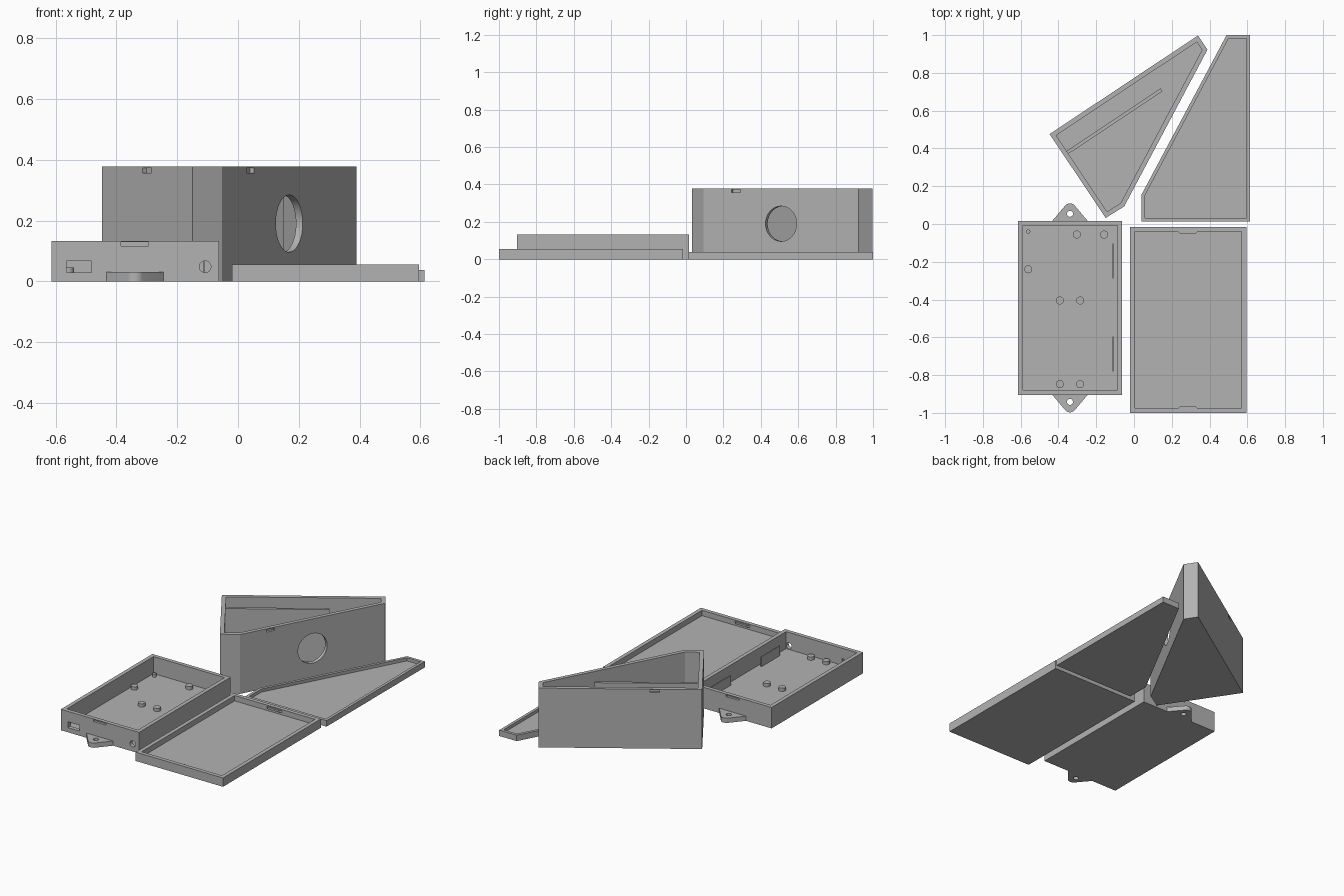
import bpy, bmesh, math
from mathutils import Vector, Matrix

if "Cube" in bpy.data.objects:
    bpy.data.objects.remove(bpy.data.objects["Cube"])

grey = bpy.data.materials.new("light grey plastic")
grey.diffuse_color = (0.45, 0.45, 0.45, 1)
grey.use_nodes = True
grey.node_tree.nodes["Principled BSDF"].inputs["Base Color"].default_value = grey.diffuse_color


def finish(name, bm):
    bmesh.ops.recalc_face_normals(bm, faces=bm.faces)
    me = bpy.data.meshes.new(name)
    bm.to_mesh(me)
    bm.free()
    me.materials.append(grey)
    ob = bpy.data.objects.new(name, me)
    bpy.context.collection.objects.link(ob)
    return ob


def inset(pts, d):
    """Move every edge of a counter-clockwise outline inwards by d."""
    out = []
    for i, p in enumerate(pts):
        a = (p - pts[i - 1]).normalized()
        b = (pts[(i + 1) % len(pts)] - p).normalized()
        na, nb = Vector((-a.y, a.x)), Vector((-b.y, b.x))
        out.append(p + (na + nb) * d / (1 + na.dot(nb)))
    return out


def tray(name, outline, wall, floor, height):
    """Open box: outer shell, flat rim, inner walls and floor."""
    pts = [Vector(p) for p in outline]
    inner = inset(pts, wall)
    bm = bmesh.new()
    rings = [[bm.verts.new((p.x, p.y, z)) for p in ring]
             for ring, z in ((pts, 0), (pts, height), (inner, height), (inner, floor))]
    n = len(pts)
    for lo, hi in zip(rings, rings[1:]):
        for i in range(n):
            j = (i + 1) % n
            bm.faces.new((lo[i], lo[j], hi[j], hi[i]))
    bm.faces.new(rings[0][::-1])
    bm.faces.new(rings[-1])
    return finish(name, bm)


def prism(name, outline, z0, z1):
    bm = bmesh.new()
    face = bm.faces.new([bm.verts.new((x, y, z0)) for x, y in outline])
    ext = bmesh.ops.extrude_face_region(bm, geom=[face])["geom"]
    for v in ext:
        if isinstance(v, bmesh.types.BMVert):
            v.co.z = z1
    return finish(name, bm)


def block(name, centre, size, angle=0):
    bm = bmesh.new()
    bmesh.ops.create_cube(bm, size=1, matrix=Matrix.Translation(centre)
                          @ Matrix.Rotation(angle, 4, 'Z') @ Matrix.Diagonal((*size, 1)))
    return finish(name, bm)


def cylinder(name, centre, radius, depth, axis=(0, 0, 1), sides=32):
    bm = bmesh.new()
    turn = Vector((0, 0, 1)).rotation_difference(Vector(axis)).to_matrix().to_4x4()
    bmesh.ops.create_cone(bm, cap_ends=True, segments=sides, radius1=radius, radius2=radius,
                          depth=depth, matrix=Matrix.Translation(centre) @ turn)
    return finish(name, bm)


def cut(ob, cutter):
    mod = ob.modifiers.new("cut", 'BOOLEAN')
    mod.operation, mod.solver, mod.object = 'DIFFERENCE', 'EXACT', cutter
    bpy.context.view_layer.objects.active = ob
    bpy.ops.object.modifier_apply(modifier=mod.name)
    bpy.data.objects.remove(cutter)


def rect(x0, y0, x1, y1):
    return [(x0, y0), (x1, y0), (x1, y1), (x0, y1)]


# Electronics base with latch slots, a port window and a cable hole
MX = -0.339
base = tray("electronics_base", rect(-0.613, -0.904, -0.063, 0.016), 0.025, 0.025, 0.133)
for y in (-0.904, 0.016):
    cut(base, block("slot_cutter", (MX, y, 0.123), (0.09, 0.03, 0.013)))
cut(base, block("port_cutter", (-0.523, -0.9, 0.048), (0.082, 0.1, 0.037)))
cut(base, cylinder("cable_cutter", (-0.108, -0.9, 0.048), 0.019, 0.1, (0, 1, 0)))

# Screw ears with rounded tips at both ends
for name, wall_y, s in (("back_ear", 0.016, 1), ("front_ear", -0.904, -1)):
    tip = [(MX + 0.034 * math.cos(a), wall_y + s * (0.059 + 0.034 * math.sin(a)))
           for a in (math.radians(45 + 9 * k) for k in range(11))]
    ear = prism(name, [(MX + 0.094, wall_y - s * 0.005), (MX + 0.094, wall_y)] + tip
                + [(MX - 0.094, wall_y), (MX - 0.094, wall_y - s * 0.005)], 0, 0.03)
    cut(ear, cylinder("ear_cutter", (MX, wall_y + s * 0.038, 0.015), 0.016, 0.1))

# Mounting posts and the two board clips along the side wall
for x, y, r in ((-0.56, -0.04, 0.011), (-0.303, -0.056, 0.021), (-0.158, -0.056, 0.021),
                (-0.56, -0.24, 0.021), (-0.393, -0.405, 0.021), (-0.285, -0.405, 0.021),
                (-0.393, -0.848, 0.021), (-0.285, -0.848, 0.021)):
    cylinder("mounting_post", (x, y, 0.033), r, 0.025, sides=24)
for y in (-0.196, -0.688):
    block("board_clip", (-0.111, y, 0.055), (0.006, 0.185, 0.065))

# Rectangular lid with a latch tab at each end
tray("rectangular_lid", rect(-0.02, -1.0, 0.595, -0.016), 0.025, 0.022, 0.056)
for y, s in ((-0.041, -1), (-0.975, 1)):
    prism("lid_latch_tab", [(0.233, y), (0.245, y + s * 0.011), (0.325, y + s * 0.011),
                            (0.337, y)], 0.038, 0.05)

# Tall wedge housing: counter-clockwise outline, starting at the narrow front
wedge = [(-0.15, 0.032), (-0.052, 0.093), (0.389, 0.923), (0.339, 0.998), (-0.447, 0.476)]
housing = tray("wedge_housing", wedge, 0.025, 0.025, 0.377)
a, b = Vector(wedge[1]), Vector(wedge[2])
d = (b - a).normalized()
mid = (a + b) / 2
cut(housing, cylinder("speaker_cutter", (mid.x, mid.y, 0.19), 0.094, 0.15, (d.y, -d.x, 0), 64))

# Latch slots near the rim: wall number and position along that wall
for i, t in ((1, 0.21), (3, 0.71), (4, 0.5)):
    a, b = Vector(wedge[i]), Vector(wedge[(i + 1) % 5])
    p, d = a.lerp(b, t), b - a
    cut(housing, block("slot_cutter", (p.x, p.y, 0.364), (0.053, 0.03, 0.016),
                       math.atan2(d.y, d.x)))

# Divider parallel to the long wall
p, q = Vector((-0.372, 0.366)), Vector((0.146, 0.71))
d = q - p
c = (p + q) / 2
block("housing_divider", (c.x, c.y, 0.188), (d.length, 0.018, 0.338), math.atan2(d.y, d.x))

# Wedge lid
tray("wedge_lid", [(0.04, 0.013), (0.613, 0.013), (0.613, 1.0), (0.49, 1.0), (0.04, 0.156)],
     0.018, 0.018, 0.038)

# Smooth round surfaces, keep edges sharp
bpy.ops.object.select_all(action='SELECT')
bpy.context.view_layer.objects.active = base
bpy.ops.object.shade_smooth_by_angle(angle=math.radians(30))
